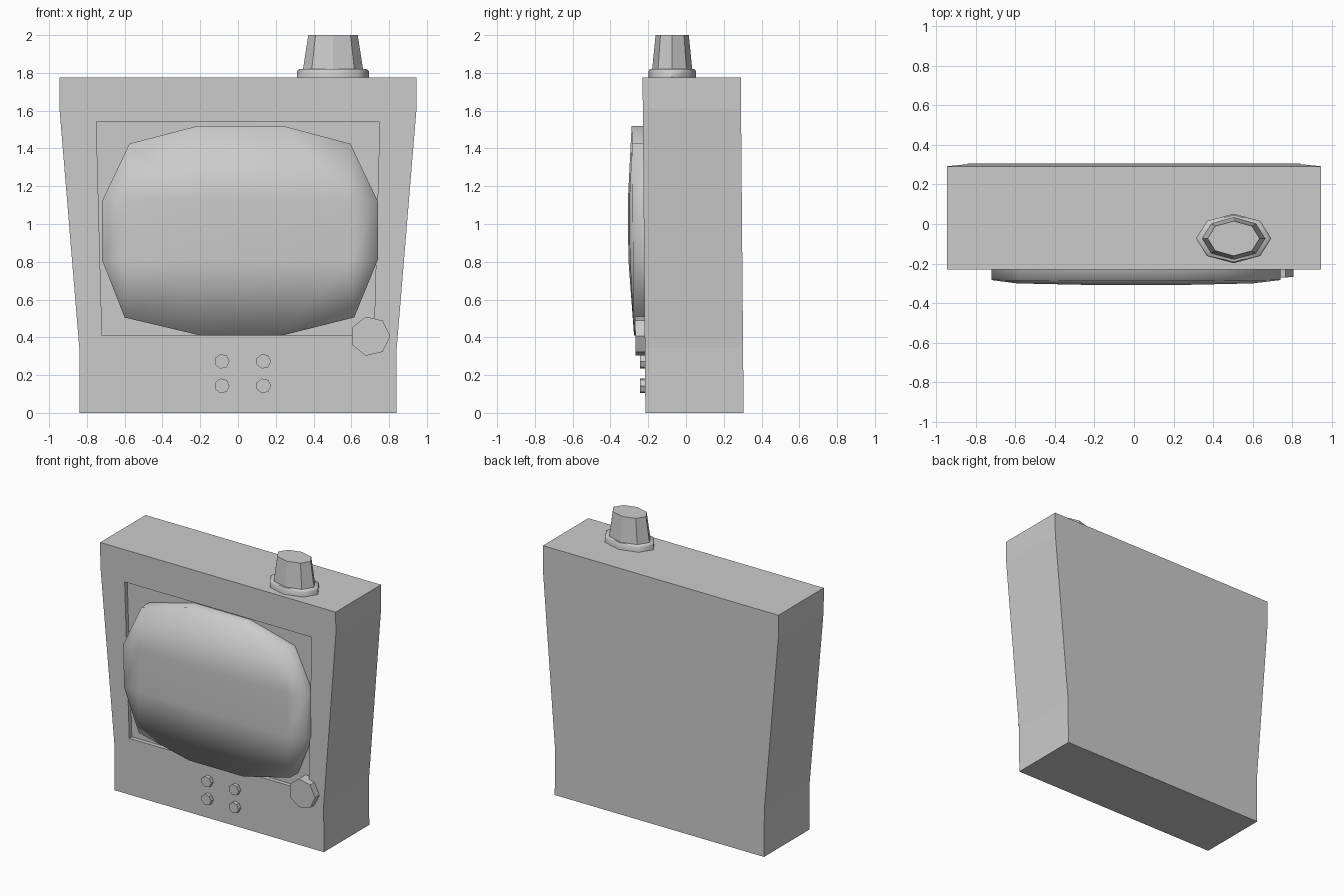
import bpy, bmesh, math

if "Cube" in bpy.data.objects:
    bpy.data.objects.remove(bpy.data.objects["Cube"])


def finish(name, bm, smooth=False):
    bmesh.ops.recalc_face_normals(bm, faces=bm.faces)
    mesh = bpy.data.meshes.new(name)
    for f in bm.faces:
        f.smooth = smooth
    bm.to_mesh(mesh)
    bm.free()
    obj = bpy.data.objects.new(name, mesh)
    bpy.context.collection.objects.link(obj)
    return obj


def lean(z):
    # the cabinet tips slightly forward towards the top
    return -0.015 * z / 1.775


def prism(name, outline, y0, y1):
    """Extrude an x-z outline along y, following the lean."""
    bm = bmesh.new()
    a, b = [[bm.verts.new((x, y + lean(z), z)) for x, z in outline] for y in (y0, y1)]
    n = len(outline)
    bm.faces.new(a)
    bm.faces.new(b[::-1])
    for i in range(n):
        j = (i + 1) % n
        bm.faces.new((a[i], b[i], b[j], a[j]))
    return finish(name, bm)


def ring(cx, cz, r, n):
    return [(cx + r * math.cos(2 * math.pi * i / n),
             cz + r * math.sin(2 * math.pi * i / n)) for i in range(n)]


# Cabinet with a shallow recess around the screen
half = [(0.84, 0), (0.84, 0.34), (0.945, 1.61), (0.945, 1.775)]
cabinet = prism("cabinet", half + [(-x, z) for x, z in half[::-1]], -0.215, 0.305)
cutter = prism("recess_cutter", [(-0.72, 0.41), (0.72, 0.41), (0.75, 1.54), (-0.75, 1.54)], -0.4, -0.185)
cutter.hide_render = True
mod = cabinet.modifiers.new("recess", 'BOOLEAN')
mod.operation = 'DIFFERENCE'
mod.solver = 'EXACT'
mod.object = cutter
deps = bpy.context.evaluated_depsgraph_get()
cut_mesh = bpy.data.meshes.new_from_object(cabinet.evaluated_get(deps))
cabinet.modifiers.clear()
cabinet.data = cut_mesh
bpy.data.objects.remove(cutter)

# Bulging screen: four rows of points, the middle two reach further out
bm = bmesh.new()
cols = [-0.72, -0.59, -0.21, 0.235, 0.60, 0.74]
mid_y = [-0.28, -0.297, -0.305, -0.305, -0.297, -0.28]
rows = [
    [(-0.60, -0.28, 0.505), (-0.20, -0.275, 0.41), (0.235, -0.275, 0.41), (0.615, -0.28, 0.505)],
    [(x, y, 0.81) for x, y in zip(cols, mid_y)],
    [(x, y - 0.003, 1.12) for x, y in zip(cols, mid_y)],
    [(-0.575, -0.285, 1.425), (-0.21, -0.288, 1.52), (0.235, -0.288, 1.52), (0.595, -0.285, 1.425)],
]
bot, low, high, top = [[bm.verts.new(p) for p in r] for r in rows]
for i in range(5):
    bm.faces.new((low[i], low[i + 1], high[i + 1], high[i]))
for edge, mid in ((bot, low), (top, high)):
    for i in range(3):
        bm.faces.new((edge[i], edge[i + 1], mid[i + 2], mid[i + 1]))
    bm.faces.new((edge[0], mid[1], mid[0]))
    bm.faces.new((edge[3], mid[5], mid[4]))
rim = [e for e in bm.edges if e.is_boundary]
walls = bmesh.ops.extrude_edge_only(bm, edges=rim)
for v in walls["geom"]:
    if isinstance(v, bmesh.types.BMVert):
        v.co.y = -0.185
finish("screen", bm, smooth=True)

# Tuning dial and four small buttons
prism("tuning_dial", ring(0.70, 0.406, 0.106, 7), -0.265, -0.18)
for i, (x, z) in enumerate((x, z) for x in (-0.085, 0.135) for z in (0.143, 0.273)):
    prism(f"button_{i + 1}", ring(x, z, 0.04, 7), -0.242, -0.2)


def oval_stack(name, levels):
    """Stack of eight-sided oval rings given as (rx, ry, z), closed at both ends."""
    bm = bmesh.new()
    loops = [[bm.verts.new((x, y, z)) for x, y in
              [(0.503 + rx * math.cos(k * math.pi / 4), -0.073 + ry * math.sin(k * math.pi / 4))
               for k in range(8)]] for rx, ry, z in levels]
    for a, b in zip(loops, loops[1:]):
        for i in range(8):
            j = (i + 1) % 8
            bm.faces.new((a[i], a[j], b[j], b[i]))
    bm.faces.new(loops[0][::-1])
    bm.faces.new(loops[-1])
    return finish(name, bm)


# Knob on top of the cabinet, with its collar
collar = oval_stack("top_knob_collar", [(0.19, 0.125, 1.76), (0.19, 0.125, 1.81), (0.18, 0.118, 1.82)])
oval_stack("top_knob", [(0.162, 0.108, 1.80), (0.131, 0.088, 2.0)])
bpy.ops.object.select_all(action='DESELECT')
collar.select_set(True)
bpy.context.view_layer.objects.active = collar
bpy.ops.object.shade_smooth_by_angle(angle=math.radians(50))
